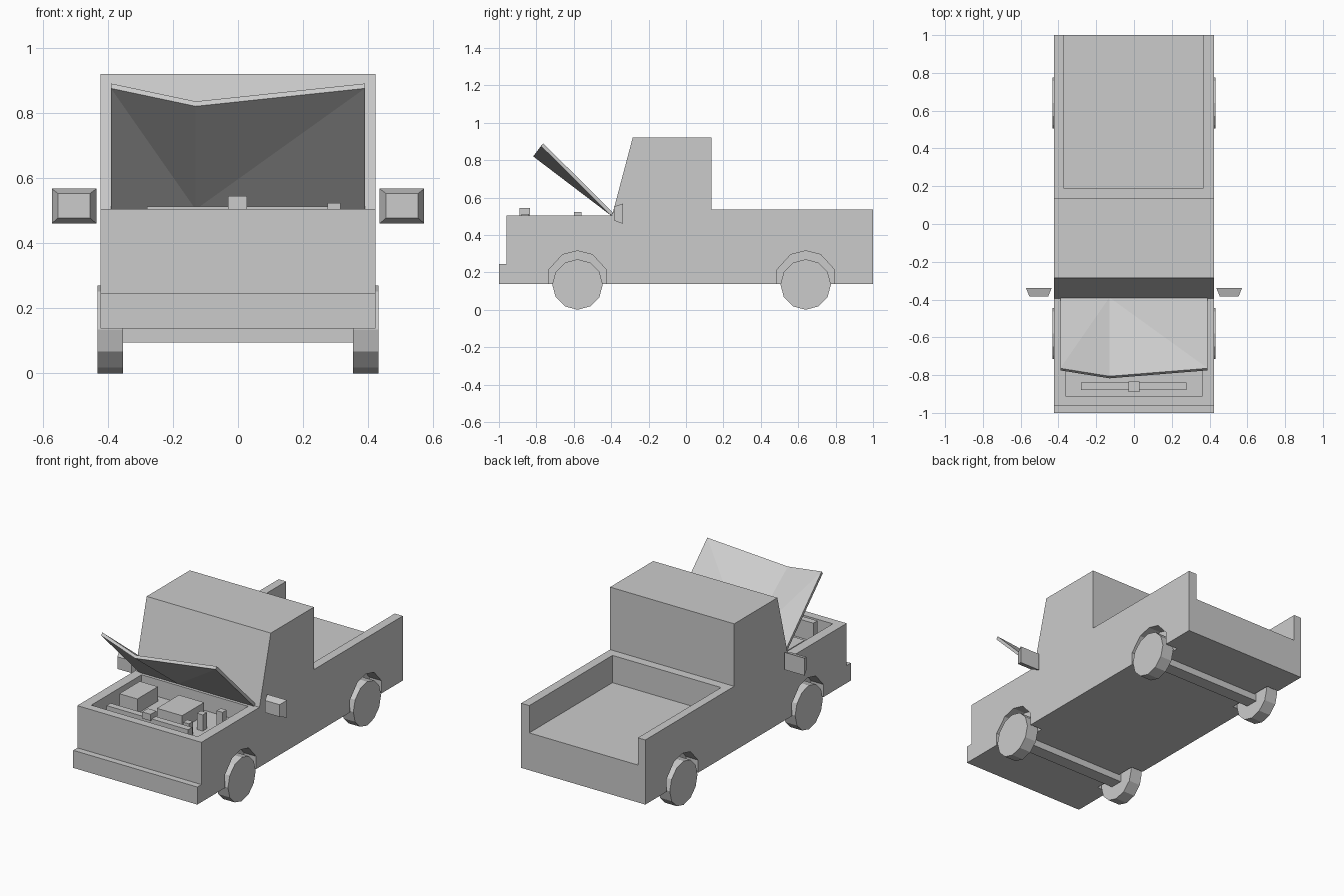
import bpy, math
from mathutils import Matrix

if "Cube" in bpy.data.objects:
    bpy.data.objects.remove(bpy.data.objects["Cube"])


def mesh(name, verts, faces):
    me = bpy.data.meshes.new(name)
    me.from_pydata(verts, [], faces)
    ob = bpy.data.objects.new(name, me)
    bpy.context.collection.objects.link(ob)
    return ob


def loft(name, ring_a, ring_b):
    """Closed solid between two matching outlines."""
    n = len(ring_a)
    faces = [tuple(range(n))[::-1], tuple(range(n, 2 * n))]
    faces += [(i, (i + 1) % n, n + (i + 1) % n, n + i) for i in range(n)]
    return mesh(name, list(ring_a) + list(ring_b), faces)


def prism(name, profile, x0, x1):
    """Extrude a counter-clockwise (y, z) profile along x."""
    return loft(name, [(x0, y, z) for y, z in profile], [(x1, y, z) for y, z in profile])


def box(name, x0, x1, y0, y1, z0, z1):
    return prism(name, [(y0, z0), (y1, z0), (y1, z1), (y0, z1)], x0, x1)


def cut(target, cutter):
    mod = target.modifiers.new("cut", 'BOOLEAN')
    mod.operation, mod.solver, mod.object = 'DIFFERENCE', 'EXACT', cutter
    bpy.context.view_layer.objects.active = target
    bpy.ops.object.modifier_apply(modifier=mod.name)
    bpy.data.objects.remove(cutter)


W = 0.423
AXLES = (-0.58, 0.64)

# Body with bumper, cab and bed sides
body = prism("truck_body", [
    (-1, 0.137), (1, 0.137), (1, 0.535), (0.135, 0.535), (0.135, 0.92), (-0.285, 0.92),
    (-0.395, 0.505), (-0.96, 0.505), (-0.96, 0.245), (-1, 0.245)], -W, W)

# Open cargo bed and engine bay
cut(body, box("bed_cutter", -0.372, 0.368, 0.19, 1.1, 0.367, 0.7))
cut(body, box("bay_cutter", -0.363, 0.363, -0.91, -0.42, 0.40, 0.6))

# Wheel arches
for yc in AXLES:
    arch = [(yc - 0.153, 0.05), (yc + 0.153, 0.05), (yc + 0.153, 0.215), (yc + 0.08, 0.295),
            (yc, 0.315), (yc - 0.08, 0.295), (yc - 0.153, 0.215)]
    for x0, x1 in ((0.34, 0.5), (-0.5, -0.34)):
        cut(body, prism("arch_cutter", arch, x0, x1))

# Twelve-sided wheels and axles
for yc in AXLES:
    end = "front" if yc < 0 else "rear"
    tyre = [(yc + 0.135 * math.sin(-a), 0.135 + 0.135 * math.cos(a))
            for a in (math.tau * i / 12 for i in range(12))]
    prism(end + "_right_wheel", tyre, 0.353, 0.432)
    prism(end + "_left_wheel", tyre, -0.432, -0.353)
    box(end + "_axle", -0.36, 0.36, yc - 0.04, yc + 0.04, 0.095, 0.175)

# Tapered side mirrors
for side, s in (("right", 1), ("left", -1)):
    def rect(x0, x1, y, z0, z1):
        pts = [(s * x0, y, z0), (s * x1, y, z0), (s * x1, y, z1), (s * x0, y, z1)]
        return pts if s > 0 else pts[::-1]
    loft(side + "_mirror", rect(0.435, 0.572, -0.338, 0.46, 0.567),
         rect(0.455, 0.553, -0.385, 0.477, 0.552))

# Raised, creased hood
under = [(-0.39, -0.40, 0.503), (-0.13, -0.40, 0.503), (0.39, -0.40, 0.503),
         (0.39, -0.775, 0.875), (-0.13, -0.817, 0.82), (-0.39, -0.775, 0.875)]
upper = [(x, y + 0.011, z + 0.015) for x, y, z in under]
tris = [(0, 1, 5), (1, 4, 5), (1, 3, 4), (1, 2, 3)]
faces = [t[::-1] for t in tris] + [tuple(i + 6 for i in t) for t in tris]
faces += [(i, (i + 1) % 6, (i + 1) % 6 + 6, i + 6) for i in range(6)]
hood = mesh("hood", under + upper, [f[::-1] for f in faces])

# Engine bay contents
box("radiator", -0.28, 0.277, -0.88, -0.84, 0.395, 0.513)
box("radiator_cap", -0.03, 0.028, -0.89, -0.835, 0.505, 0.545)
box("battery", -0.34, -0.217, -0.67, -0.47, 0.395, 0.49)
box("engine_block", -0.07, 0.102, -0.69, -0.475, 0.395, 0.48)
box("washer_tank", 0.275, 0.315, -0.6, -0.56, 0.395, 0.523)
box("fluid_tank", 0.175, 0.215, -0.65, -0.61, 0.395, 0.50)
box("oil_filler", 0.155, 0.195, -0.756, -0.716, 0.395, 0.48)
